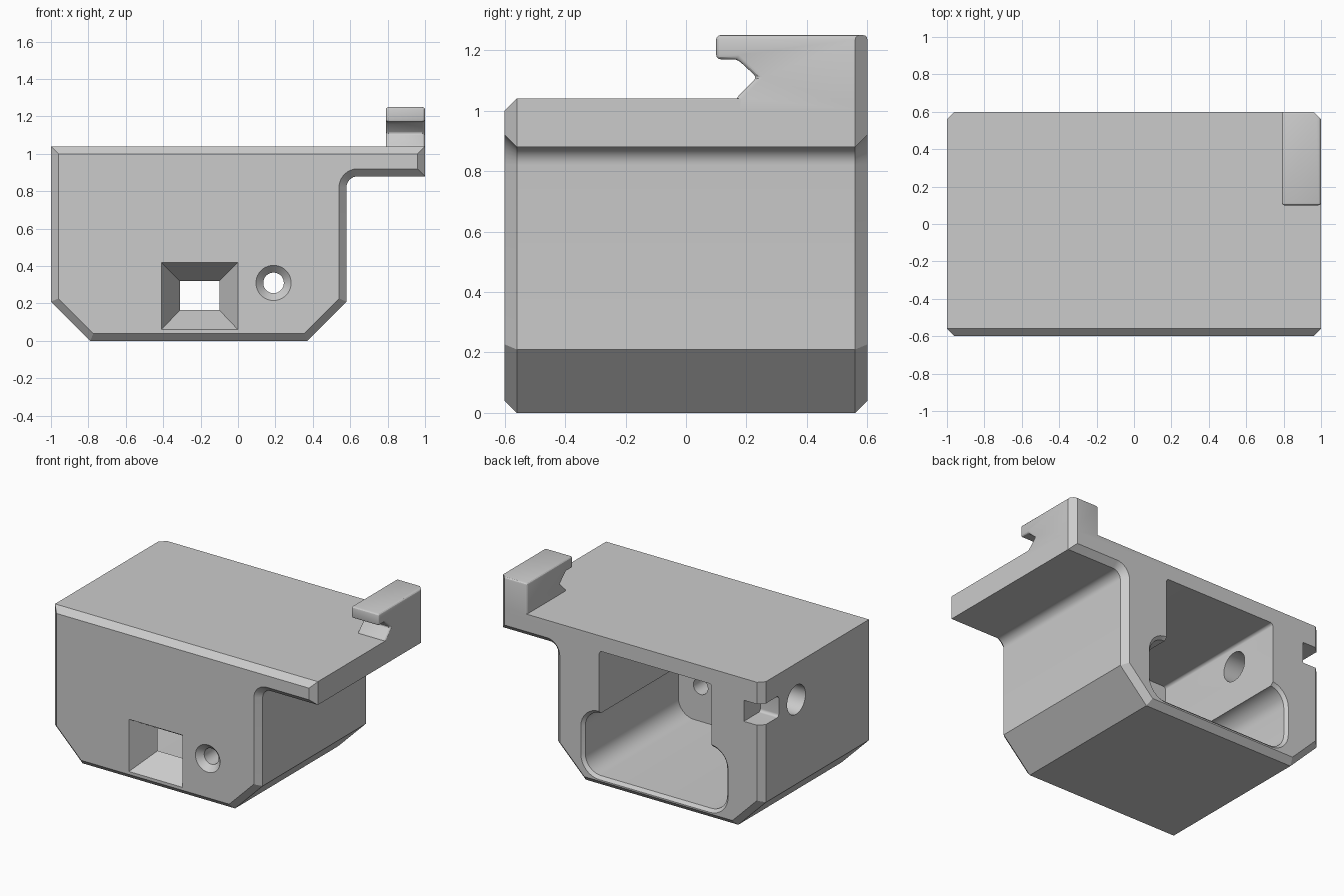
import bpy, bmesh, math
from mathutils import Vector

if "Cube" in bpy.data.objects:
    bpy.data.objects.remove(bpy.data.objects["Cube"])

grey = bpy.data.materials.new("light_grey")
grey.use_nodes = True
COLOUR = (0.6, 0.6, 0.6, 1)
grey.diffuse_color = COLOUR
grey.node_tree.nodes["Principled BSDF"].inputs["Base Color"].default_value = COLOUR


def loft(name, rings, axis):
    """Solid through (position, 2D outline) rings stacked along an axis."""
    bm = bmesh.new()
    loops = []
    for pos, outline in rings:
        loop = []
        for a, b in outline:
            co = {"x": (pos, a, b), "y": (a, pos, b), "z": (a, b, pos)}[axis]
            loop.append(bm.verts.new(co))
        loops.append(loop)
    n = len(loops[0])
    for low, high in zip(loops, loops[1:]):
        for i in range(n):
            j = (i + 1) % n
            bm.faces.new((low[i], low[j], high[j], high[i]))
    bm.faces.new(loops[0])
    bm.faces.new(loops[-1])
    bmesh.ops.recalc_face_normals(bm, faces=bm.faces)
    mesh = bpy.data.meshes.new(name)
    bm.to_mesh(mesh)
    bm.free()
    mesh.materials.append(grey)
    obj = bpy.data.objects.new(name, mesh)
    bpy.context.collection.objects.link(obj)
    return obj


def arc(cx, cz, r, start, end, steps=8):
    angles = [math.radians(start + (end - start) * i / steps) for i in range(steps + 1)]
    return [(cx + r * math.cos(t), cz + r * math.sin(t)) for t in angles]


def circle(cx, cz, r):
    return arc(cx, cz, r, 0, 360, 40)[:-1]


def rect(x0, x1, z0, z1, r=0):
    if not r:
        return [(x0, z0), (x1, z0), (x1, z1), (x0, z1)]
    return (arc(x0 + r, z0 + r, r, 180, 270) + arc(x1 - r, z0 + r, r, 270, 360)
            + arc(x1 - r, z1 - r, r, 0, 90) + arc(x0 + r, z1 - r, r, 90, 180))


def inset(points, d):
    """Mitred inward offset of a counter-clockwise outline."""
    out = []
    for i, p in enumerate(points):
        p, before, after = Vector(p), Vector(points[i - 1]), Vector(points[(i + 1) % len(points)])
        e1, e2 = (p - before).normalized(), (after - p).normalized()
        n1, n2 = Vector((-e1.y, e1.x)), Vector((-e2.y, e2.x))
        out.append(tuple(p + (n1 + n2) * d / (1 + n1.dot(n2))))
    return out


def apply_modifier(obj, kind, **settings):
    mod = obj.modifiers.new(kind, kind)
    for key, value in settings.items():
        setattr(mod, key, value)
    bpy.ops.object.select_all(action="DESELECT")
    bpy.context.view_layer.objects.active = obj
    obj.select_set(True)
    bpy.ops.object.modifier_apply(modifier=mod.name)


def combine(obj, other, operation="DIFFERENCE"):
    apply_modifier(obj, "BOOLEAN", object=other, operation=operation, solver="EXACT")
    bpy.data.objects.remove(other)


# Housing with side flange; front rim chamfered all round, back rim except the top
TOP, EDGE = 1.04, 0.04
outline = [(-1, TOP), (-1, 0.21), (-0.79, 0), (0.37, 0), (0.58, 0.21)]
outline += arc(0.64, 0.82, 0.06, 180, 90) + [(1, 0.88), (1, TOP)]
small = inset(outline, EDGE)
back = [(x, TOP if z > TOP - EDGE - 0.01 else z) for x, z in small]
housing = loft("housing", [(-0.6, small), (-0.56, outline), (0.56, outline), (0.6, back)], "y")

# Hook on the flange, with a V notch and a chamfered outer back edge
hook_side = [(0.10, 1.25), (0.10, 1.17), (0.17, 1.17), (0.235, 1.11),
             (0.165, 1.04), (0.165, 0.99), (0.6, 0.99), (0.6, 1.25)]
hook = loft("hook", [(0.79, hook_side), (1, hook_side)], "x")
apply_modifier(hook, "BEVEL", width=0.014, segments=3, limit_method="ANGLE")
corner = [(1.02, 0.54), (1.02, 0.62), (0.94, 0.62)]
combine(hook, loft("hook_chamfer", [(0.9, corner), (1.4, corner)], "z"))
combine(housing, hook, "UNION")

# Cavity open at the back: narrow upper bay and wide rounded lower bay
upper = rect(-0.615, 0.24, 0.3, 0.935, 0.02)
combine(housing, loft("upper_bay", [(-0.43, upper), (0.7, upper)], "y"))
lower = rect(-0.72, 0.36, 0.07, 0.5, 0.12)
flare = inset(lower, -0.02)
combine(housing, loft("lower_bay", [(-0.43, lower), (0.58, lower), (0.6, flare), (0.7, flare)], "y"))

# Tapered front window
wide, narrow = rect(-0.41, 0, 0.06, 0.42), rect(-0.31, -0.10, 0.165, 0.32)
combine(housing, loft("window", [(-0.601, wide), (-0.43, narrow), (-0.38, narrow)], "y"))

# Countersunk front hole
big, bore = circle(0.19, 0.31, 0.095), circle(0.19, 0.31, 0.055)
combine(housing, loft("front_hole", [(-0.601, big), (-0.56, bore), (-0.38, bore)], "y"))

# Round hole and corner notch on the side wall
side_bore = circle(0.23, 0.79, 0.1)
combine(housing, loft("side_hole", [(-1.1, side_bore), (-0.5, side_bore)], "x"))
notch = rect(0.42, 0.7, 0.745, 0.89, 0.02)
combine(housing, loft("corner_notch", [(-1.1, notch), (-0.86, notch)], "x"))

bpy.ops.object.select_all(action="DESELECT")
housing.select_set(True)
bpy.context.view_layer.objects.active = housing
bpy.ops.object.shade_smooth_by_angle(angle=math.radians(28))
